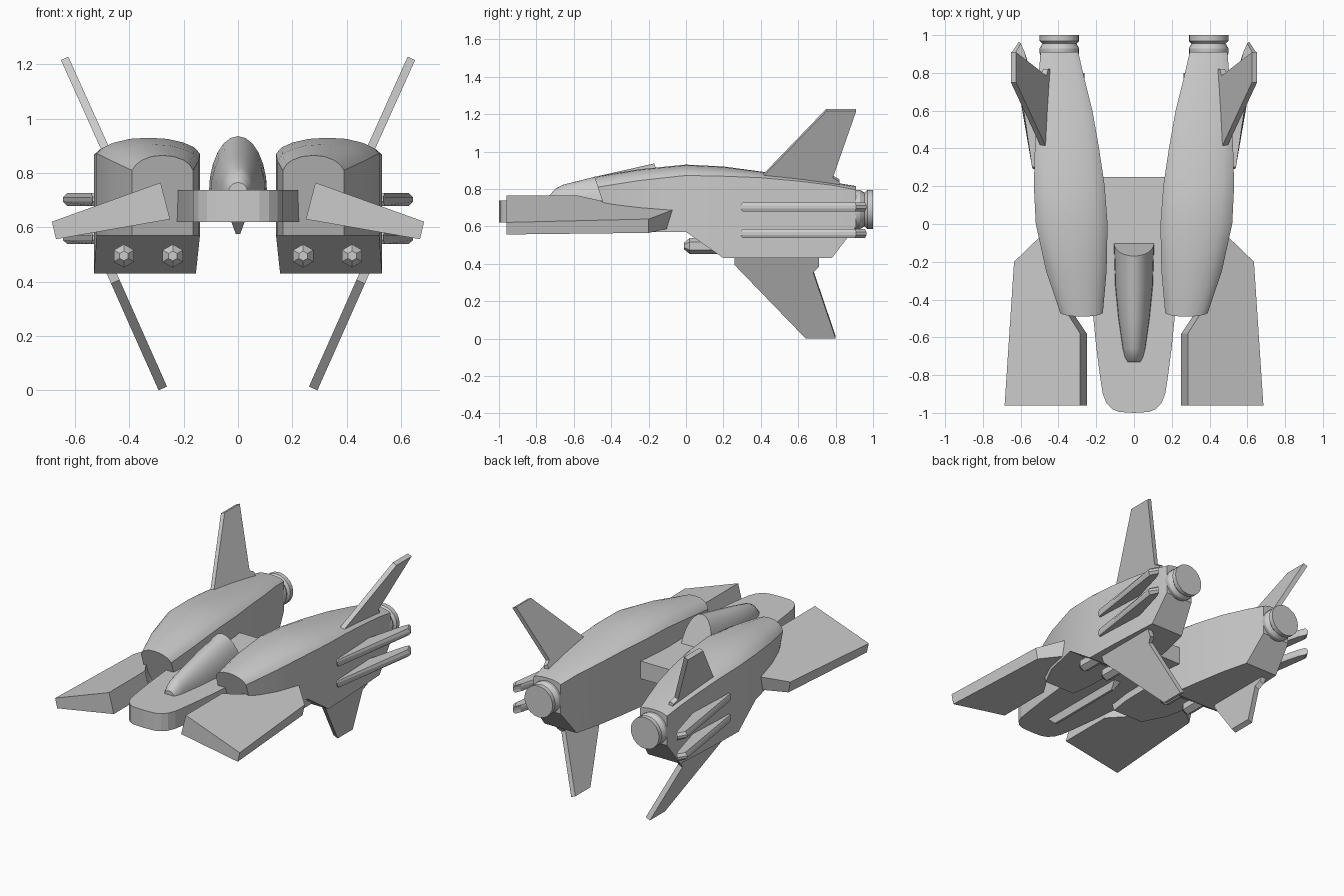
import bpy, bmesh, math
from mathutils import Vector

if "Cube" in bpy.data.objects:
    bpy.data.objects.remove(bpy.data.objects["Cube"])


def loft(name, rings, mirror=False, smooth=False):
    """Skin a list of equal-length closed rings and cap both ends."""
    bm = bmesh.new()
    vs = [[bm.verts.new(p) for p in r] for r in rings]
    n = len(rings[0])
    for a, b in zip(vs, vs[1:]):
        for i in range(n):
            j = (i + 1) % n
            bm.faces.new((a[i], a[j], b[j], b[i]))
    bm.faces.new(vs[0])
    bm.faces.new(vs[-1])
    bmesh.ops.recalc_face_normals(bm, faces=bm.faces)
    me = bpy.data.meshes.new(name)
    bm.to_mesh(me)
    bm.free()
    ob = bpy.data.objects.new(name, me)
    bpy.context.collection.objects.link(ob)
    if mirror:
        mod = ob.modifiers.new("mirror", 'MIRROR')
        mod.use_mirror_merge = False
    if smooth:
        bpy.ops.object.select_all(action='DESELECT')
        ob.select_set(True)
        bpy.context.view_layer.objects.active = ob
        bpy.ops.object.shade_smooth_by_angle(angle=math.radians(28))
    return ob


def turned(name, x, z, profile, sides):
    """Round part along y from (y, radius) pairs, mirrored to both sides."""
    rings = [[(x + r * math.sin(math.tau * i / sides), y,
               z + r * math.cos(math.tau * i / sides)) for i in range(sides)]
             for y, r in profile]
    return loft(name, rings, mirror=True, smooth=sides > 8)


def slanted_fin(name, outline, x0, z0, slope, thick):
    """Plate from a (y, z) outline leaning outwards by slope."""
    nrm = Vector((1, 0, -slope)).normalized() * thick / 2
    mid = [Vector((x0 + slope * (z - z0), y, z)) for y, z in outline]
    return loft(name, [[p - nrm for p in mid], [p + nrm for p in mid]], mirror=True)


# Engine hulls: arched top, upright sides, slanted intake face
arch = [(0, 0), (.06, .4), (.16, .7), (.32, .93), (.5, 1),
        (.68, .93), (.84, .68), (.94, .37), (1, 0)]
# y, inner x, outer x, bottom z, shoulder z, top z
stations = [(-.49, .165, .39, .57, .81, .865), (-.25, .145, .465, .57, .845, .905),
            (0, .14, .52, .57, .872, .93), (.2, .155, .53, .43, .868, .92),
            (.4, .185, .525, .43, .86, .893), (.6, .22, .515, .43, .842, .867),
            (.78, .265, .505, .43, .82, .837), (.91, .295, .495, .6, .795, .815)]
rings = []
for k, (y, xi, xo, zb, zs, zt) in enumerate(stations):
    ring = [(xi + u * (xo - xi), zs + v * (zt - zs)) for u, v in arch]
    ring += [(xo, zb), (xi, zb)]
    lean = .33 if k == 0 else 0
    rings.append([(x, y + lean * (zt - z), z) for x, z in ring])
loft("engine_hull", rings, mirror=True, smooth=True)

# Exhaust nozzles
turned("exhaust_nozzle", .395, .69,
       [(.86, .09), (.905, .105), (.93, .105), (.955, .09), (.97, .105), (1, .105)], 20)

# Central deck with rounded nose
half = [(.08, -.995), (.115, -.98), (.145, -.95), (.165, -.9), (.178, -.82),
        (.2, -.65), (.225, -.4), (.225, 0), (.17, .25)]
deck = half + [(-x, y) for x, y in reversed(half)]
deck.append((0, -1))
loft("central_deck", [[(x, y, z) for x, y in deck] for z in (.62, .738)])

# Keel ridge under the deck
loft("keel", [[(-.028, y, .63), (.028, y, .63), (.008, y + d, .575), (-.008, y + d, .575)]
              for y, d in ((-.82, .06), (-.15, -.06))])

# Cockpit canopy: half-oval sections growing to the rear, tail face slanted
canopy = []
for y, w, top, lean in [(-.73, .035, .765, 0), (-.7, .05, .8, 0), (-.66, .06, .822, 0),
                        (-.5, .083, .862, 0), (-.33, .1, .9, 0), (-.1, .107, .936, -.07)]:
    sec = []
    for i in range(13):
        a = math.pi * i / 12
        h = math.sin(a)
        sec.append((w * math.cos(a), y + lean * h, .73 + (top - .73) * h))
    canopy.append(sec)
loft("cockpit_canopy", canopy, smooth=True)

# Forward wings: sloped plates, thick at the inner edge
top = [(.285, -.96), (.685, -.96), (.635, -.2), (.48, -.05), (.38, -.05), (.38, -.43), (.285, -.58)]
low = [(.25, -.96), (.67, -.96), (.62, -.2), (.47, -.08), (.35, -.08), (.35, -.43), (.25, -.58)]
loft("forward_wing", [[(x, y, .765 - .36 * (x - .285)) for x, y in top],
                      [(x, y, .63 - .175 * (x - .25)) for x, y in low]], mirror=True)

# Upper and lower tail fins
slanted_fin("upper_fin", [(.39, .84), (.41, .87), (.75, 1.222), (.91, 1.222), (.785, .865),
                          (.82, .845), (.82, .79), (.45, .79)], .482, .875, .45, .03)
slanted_fin("lower_fin", [(.26, .45), (.26, .40), (.64, .007), (.8, .007), (.68, .36),
                          (.71, .39), (.71, .45)], .465, .43, .445, .034)

# Side blades: thin edge outside, tapering out from the hull
blade = [(.50, .29), (.535, .29), (.645, .91), (.61, .965), (.585, .92), (.48, .6)]
for label, z in (("upper", .703), ("lower", .562)):
    cx, cy = .56, .7
    inner = [(cx + (x - cx) * .8, cy + (y - cy) * .97) for x, y in blade]
    loft(label + "_side_blade",
         [[(x, y, z - .024) for x, y in inner], [(x, y, z - .008) for x, y in blade],
          [(x, y, z + .008) for x, y in blade], [(x, y, z + .024) for x, y in inner]],
         mirror=True)

# Hexagonal cannons under each hull
for label, x in (("inner", .24), ("outer", .42)):
    turned(label + "_cannon", x, .495, [(-.01, .018), (.02, .043), (.3, .043)], 6)
